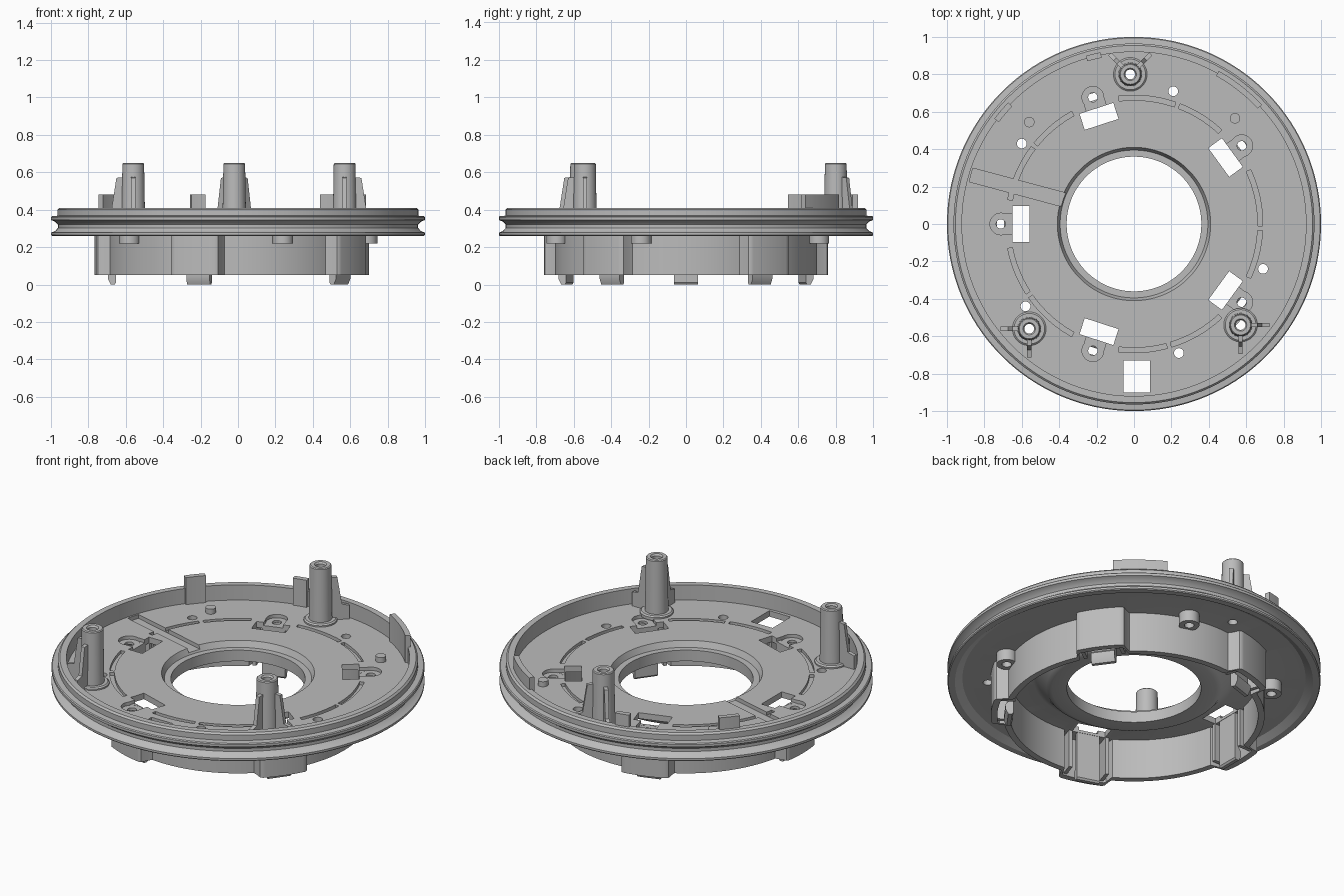
import bpy
import bmesh
from math import sin, cos, radians
from mathutils import Matrix

cube = bpy.data.objects.get("Cube")
if cube:
    bpy.data.objects.remove(cube)

grey = bpy.data.materials.new("plain grey")
grey.use_nodes = True
grey.diffuse_color = (0.5, 0.5, 0.5, 1)
grey.node_tree.nodes["Principled BSDF"].inputs["Base Color"].default_value = (0.5, 0.5, 0.5, 1)


def finish(name, bm):
    bmesh.ops.recalc_face_normals(bm, faces=bm.faces)
    if bm.calc_volume(signed=True) < 0:
        bmesh.ops.reverse_faces(bm, faces=bm.faces)
    mesh = bpy.data.meshes.new(name)
    bm.to_mesh(mesh)
    bm.free()
    mesh.materials.append(grey)
    ob = bpy.data.objects.new(name, mesh)
    bpy.context.collection.objects.link(ob)
    return ob


def revolve(name, profile, steps=48, start=0, end=360, at=(0, 0), bulge=None):
    """Sweep a closed (radius, height) profile about z, fully or along an arc."""
    bm = bmesh.new()
    full = end - start > 359
    rings = []
    for i in range(steps if full else steps + 1):
        a = start + (end - start) * i / steps
        extra = bulge(a) if bulge else 0
        c, s = cos(radians(a)), sin(radians(a))
        rings.append([bm.verts.new((at[0] + (r + extra) * c, at[1] + (r + extra) * s, z))
                      for r, z in profile])
    n = len(profile)
    pairs = list(zip(rings, rings[1:]))
    if full:
        pairs.append((rings[-1], rings[0]))
    else:
        bm.faces.new(rings[0])
        bm.faces.new(rings[-1])
    for p, q in pairs:
        for j in range(n):
            k = (j + 1) % n
            bm.faces.new((p[j], q[j], q[k], p[k]))
    return finish(name, bm)


def ring(name, r0, r1, z0, z1, **kw):
    return revolve(name, [(r0, z0), (r1, z0), (r1, z1), (r0, z1)], **kw)


def rod(name, at, r, z0, z1):
    bm = bmesh.new()
    bmesh.ops.create_cone(bm, cap_ends=True, segments=32, radius1=r, radius2=r, depth=z1 - z0,
                          matrix=Matrix.Translation((*at, (z0 + z1) / 2)))
    return finish(name, bm)


def plate(name, outline, width, at=(0, 0), turn=0):
    """Extrude an (outward, up) outline sideways, then turn it about z."""
    bm = bmesh.new()
    sides = [[bm.verts.new((x, y, z)) for x, z in outline] for y in (-width / 2, width / 2)]
    for side in sides:
        bm.faces.new(side)
    n = len(outline)
    for j in range(n):
        k = (j + 1) % n
        bm.faces.new((sides[0][j], sides[0][k], sides[1][k], sides[1][j]))
    bm.transform(Matrix.Translation((*at, 0)) @ Matrix.Rotation(radians(turn), 4, "Z"))
    return finish(name, bm)


def box(name, x0, x1, z0, z1, width, **kw):
    return plate(name, [(x0, z0), (x1, z0), (x1, z1), (x0, z1)], width, **kw)


def polar(r, a):
    return r * cos(radians(a)), r * sin(radians(a))


def volume(mesh):
    bm = bmesh.new()
    bm.from_mesh(mesh)
    v = bm.calc_volume(signed=True)
    bm.free()
    return v


def cut(target, cutter):
    """Subtract the cutter, keeping the first solver result that is sound."""
    cutter.hide_render = True
    before = volume(target.data)
    mod = target.modifiers.new("cut", "BOOLEAN")
    mod.operation = "DIFFERENCE"
    mod.object = cutter
    result = None
    for solver in ("MANIFOLD", "EXACT", "FLOAT"):
        mod.solver = solver
        graph = bpy.context.evaluated_depsgraph_get()
        graph.update()
        mesh = bpy.data.meshes.new_from_object(target.evaluated_get(graph))
        if 0.93 * before < volume(mesh) < 0.99999 * before:
            result = mesh
            break
        bpy.data.meshes.remove(mesh)
    target.modifiers.remove(mod)
    if result:
        target.data = result
    bpy.data.objects.remove(cutter)


FLOOR, UNDER = 0.32, 0.285
SITES = [180 - 72 * i for i in range(5)]
POSTS = [((-0.02, 0.80), (45, 135)), ((-0.56, -0.56), (180, 270)), ((0.57, -0.54), (0, 270))]
HOLES = [(0.21, 0.71), (-0.60, 0.43), (-0.58, -0.44), (0.24, -0.69), (0.69, -0.24)]

# Grooved disc with recessed floor and sunken hub ring
disc = revolve("disc", [
    (0.36, 0.22), (0.36, 0.285), (0.395, 0.285), (0.41, FLOOR), (0.92, FLOOR), (0.92, 0.41),
    (0.955, 0.41), (0.965, 0.40), (0.965, 0.368), (0.995, 0.365), (1, 0.36), (1, 0.345),
    (0.978, 0.336), (0.963, 0.32), (0.963, 0.302), (0.978, 0.286), (1, 0.277), (1, 0.265),
    (0.995, 0.26), (0.96, 0.26), (0.92, UNDER), (0.54, UNDER), (0.51, 0.275), (0.47, 0.23),
    (0.44, 0.22)], steps=144, start=0.37, end=360.37)

# Floor openings: clip windows, screw seats, arc grooves, holes and cable channel
for a in SITES:
    cut(disc, rod("seat_cutter", polar(0.712, a), 0.058, 0.30, 0.5))
    cut(disc, box("seat_neck_cutter", 0.60, 0.715, 0.301, 0.51, 0.11, turn=a))
    cut(disc, box("window_cutter", 0.56, 0.65, 0.1, 0.52, 0.19, turn=a))
    cut(disc, rod("screw_cutter", polar(0.712, a), 0.025, 0.1, 0.53))
    for s, e in ((11, 33), (35, 61)):
        cut(disc, ring("groove_cutter", 0.662, 0.688, 0.302, 0.5, steps=12, start=a + s, end=a + e))
for at in HOLES + [p for p, _ in POSTS]:
    cut(disc, rod("hole_cutter", at, 0.026, 0.1, 0.5))
cut(disc, box("front_window_cutter", -0.085, 0.085, 0.1, 0.5, 0.14, at=(0.015, -0.815), turn=90))
cut(disc, box("channel_cutter", -0.26, 0.27, 0.297, 0.5, 0.075, at=(-0.62, 0.195), turn=-15))


# Drum wall beneath, swelling outwards around each clip
def swell(a):
    off = min(abs((a - s + 180) % 360 - 180) for s in SITES)
    t = max(0, min(1, (12 - off) / 2.5))
    return 0.068 * t * t * (3 - 2 * t)


ring("drum_wall", 0.665, 0.70, 0.05, 0.29, steps=360, bulge=swell)

# Snap clips and their side cheeks
for a in SITES:
    plate("clip", [(0.652, 0.29), (0.652, 0.01), (0.66, 0), (0.68, 0), (0.695, 0.03),
                   (0.695, 0.06), (0.68, 0.075), (0.68, 0.29)], 0.13, turn=a)
    for side in (-1, 1):
        box("clip_cheek", 0.645, 0.75, 0.06, 0.29, 0.02, at=polar(0.105 * side, a + 90), turn=a)

# Screw bosses under the floor, beside the drum
for at in HOLES:
    ring("under_boss", 0.026, 0.055, 0.22, 0.29, at=at, steps=32)

# Tall posts with foot collars and pairs of gussets
for at, turns in POSTS:
    revolve("post", [(0.026, 0.29), (0.064, 0.29), (0.058, 0.645), (0.053, 0.65), (0.033, 0.65),
                     (0.026, 0.64)], at=at)
    revolve("post_collar", [(0.05, 0.31), (0.09, 0.31), (0.09, 0.328), (0.082, 0.335), (0.05, 0.335)],
            at=at)
    for t in turns:
        plate("gusset", [(0.045, 0.31), (0.155, 0.31), (0.155, 0.40), (0.115, 0.41),
                         (0.09, 0.57), (0.045, 0.575)], 0.022, at=at, turn=t)

# Raised tabs on the rim
for s, e in ((43, 61), (101, 106), (136, 143)):
    ring("rim_tab", 0.905, 0.935, 0.31, 0.48, steps=12, start=s, end=e)

# Locating pegs
for at in ((-0.56, 0.545), (0.54, 0.565)):
    rod("peg", at, 0.028, 0.31, 0.35)

# Smooth the round surfaces, keep edges crisp
bpy.ops.object.select_all(action="DESELECT")
for ob in bpy.context.collection.objects:
    if ob.type == "MESH":
        ob.select_set(True)
        bpy.context.view_layer.objects.active = ob
bpy.ops.object.shade_smooth_by_angle(angle=radians(30))
